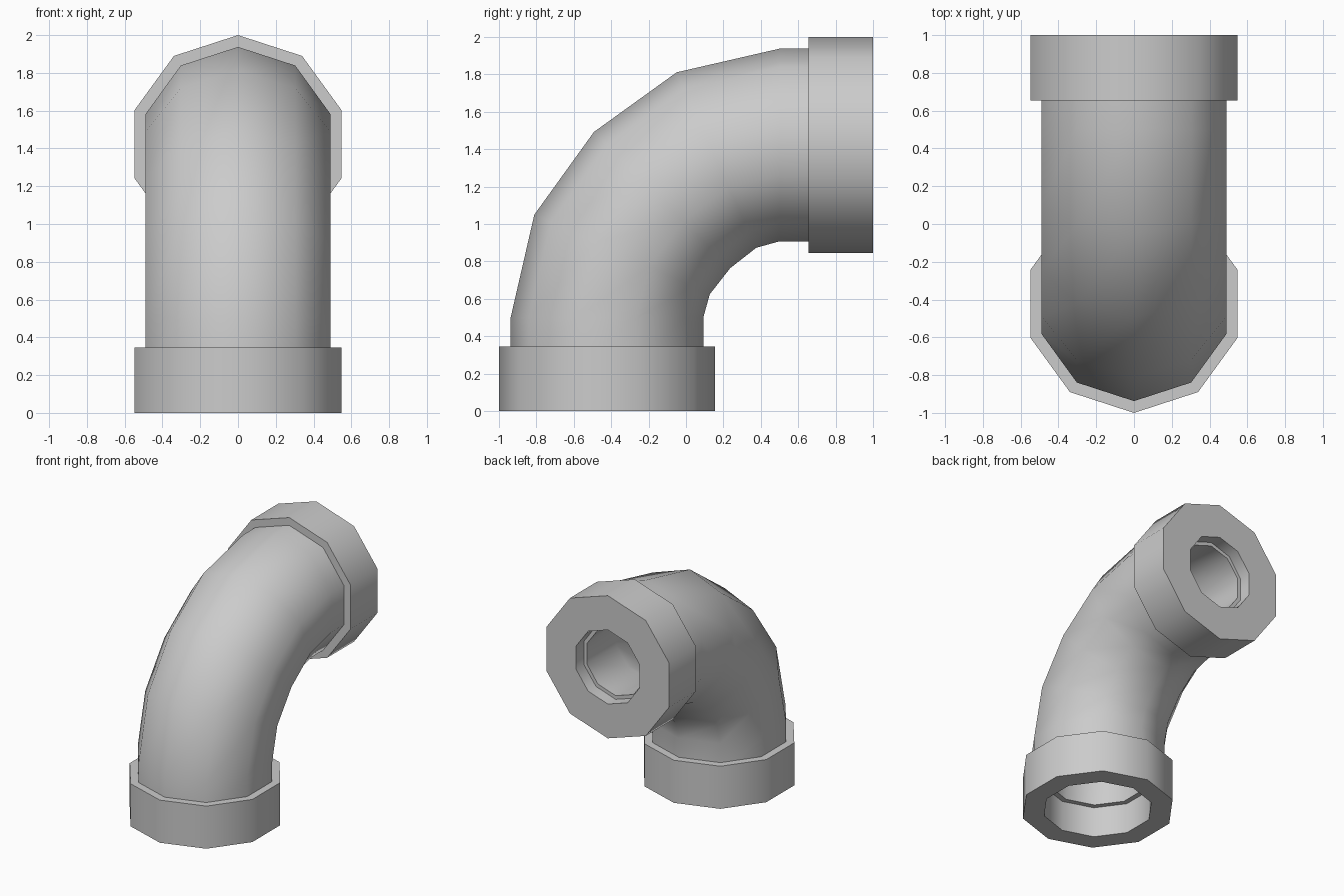
import bpy, bmesh, math
from mathutils import Vector

if "Cube" in bpy.data.objects:
    bpy.data.objects.remove(bpy.data.objects["Cube"])

SIDES = 10
COLLAR_R, PIPE_R, COLLAR_LEN = 0.5775, 0.515, 0.345
AY, AZ = -0.4225, 1.4225                 # axis of the lower and upper opening
HOLE = {"bottom": 0.413, "top": 0.30}    # socket radius
BORE = {"bottom": 0.37, "top": 0.27}     # pipe inner radius
DEPTH = {"bottom": 0.25, "top": 0.10}    # socket depth


def ring(y, z, deg, r):
    """Ten-sided ring about the pipe axis, tilted by deg along the bend."""
    t = math.radians(deg)
    out = Vector((0, -math.cos(t), math.sin(t)))
    pts = []
    for i in range(SIDES):
        a = 2 * math.pi * i / SIDES
        pts.append(Vector((0, y, z)) + out * (r * math.cos(a)) + Vector((r * math.sin(a), 0, 0)))
    return pts


def loft(name, rings):
    """Join rings into a closed tube-walled body."""
    bm = bmesh.new()
    vs = [[bm.verts.new(p) for p in r] for r in rings]
    for k, a in enumerate(vs):
        b = vs[(k + 1) % len(vs)]
        for i in range(SIDES):
            j = (i + 1) % SIDES
            bm.faces.new((a[i], a[j], b[j], b[i]))
    bmesh.ops.recalc_face_normals(bm, faces=bm.faces)
    me = bpy.data.meshes.new(name)
    bm.to_mesh(me)
    bm.free()
    ob = bpy.data.objects.new(name, me)
    bpy.context.collection.objects.link(ob)
    bpy.ops.object.select_all(action='DESELECT')
    ob.select_set(True)
    bpy.context.view_layer.objects.active = ob
    bpy.ops.object.shade_smooth_by_angle(angle=math.radians(40))


def end_ring(end, d, r):
    """Ring at distance d inward from one of the two open ends."""
    return ring(AY, d, 0, r) if end == "bottom" else ring(1 - d, AZ, 90, r)


# Bent pipe: outer wall forwards, tapering bore backwards
path = [(AY, DEPTH["bottom"], 0), (AY, 0.5, 0), (-0.342, 0.837, 24.4),
        (-0.128, 1.128, 45), (0.163, 1.342, 65.6), (0.5, AZ, 90),
        (1 - DEPTH["top"], AZ, 90)]
n = len(path) - 1
outer = [ring(*p, PIPE_R) for p in path]
inner = [ring(*p, BORE["bottom"] + (BORE["top"] - BORE["bottom"]) * k / n)
         for k, p in enumerate(path)]
loft("bent_pipe", outer + inner[::-1])

# Socket collars at both ends
for end in ("bottom", "top"):
    h, d = HOLE[end], DEPTH[end]
    profile = [(d, h), (0, h), (0, COLLAR_R), (COLLAR_LEN, COLLAR_R),
               (COLLAR_LEN, PIPE_R), (d, PIPE_R)]
    loft(end + "_collar", [end_ring(end, s, r) for s, r in profile])
